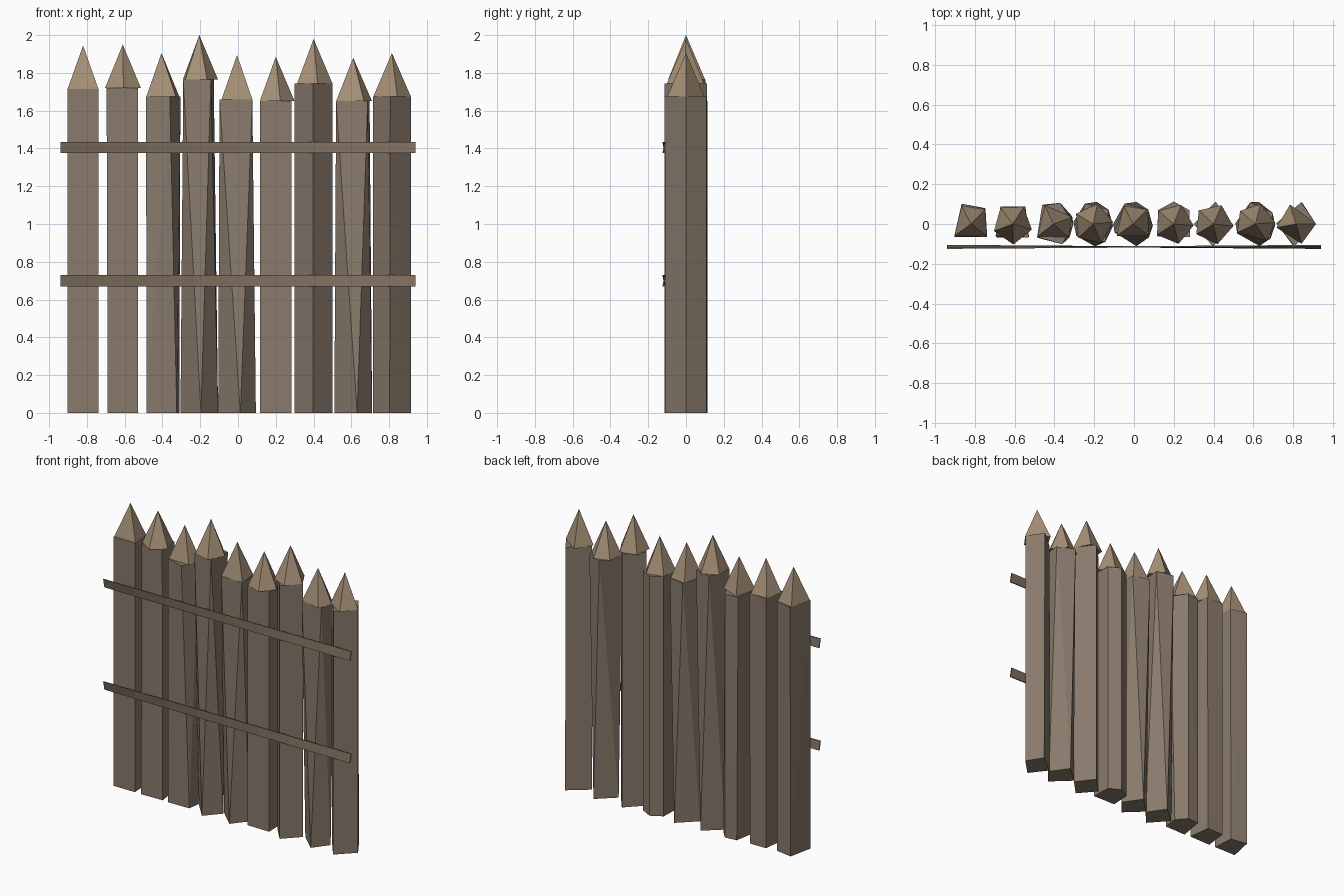
import bpy, bmesh
from math import sin, cos, radians

if "Cube" in bpy.data.objects:
    bpy.data.objects.remove(bpy.data.objects["Cube"])


def material(name, rgb):
    m = bpy.data.materials.new(name)
    m.diffuse_color = (*rgb, 1)
    m.use_nodes = True
    m.node_tree.nodes["Principled BSDF"].inputs["Base Color"].default_value = m.diffuse_color
    return m


SHAFT = material("weathered_wood", (0.25, 0.195, 0.15))
TIP = material("cut_wood", (0.38, 0.28, 0.185))
RAIL = material("rail_wood", (0.21, 0.155, 0.11))


def finish(bm, name, mat):
    bmesh.ops.recalc_face_normals(bm, faces=bm.faces)
    me = bpy.data.meshes.new(name)
    bm.to_mesh(me)
    bm.free()
    me.materials.append(mat)
    ob = bpy.data.objects.new(name, me)
    bpy.context.collection.objects.link(ob)
    return ob


def hull(name, points, mat):
    # flat-faced solid around rough-hewn outlines
    bm = bmesh.new()
    for p in points:
        bm.verts.new(p)
    bmesh.ops.convex_hull(bm, input=bm.verts)
    bmesh.ops.dissolve_limit(bm, angle_limit=radians(1), verts=bm.verts, edges=bm.edges)
    return finish(bm, name, mat)


def ring(x, z, angles, depth):
    return [(x + 0.1 * cos(radians(a)), depth * sin(radians(a)), z) for a in angles]


def pentagon(phase):
    return [phase + 72 * i for i in range(5)]


# stakes: x, shaft height, peak height, corner angles at foot, shoulder and tip
FLAT = (-145, -36, 45, 118)
HOUSE = (-147, -35, 38, 90, 142)
EDGE = (-92, -3, 84, 180)
STAKES = [
    (-0.82, 1.715, 1.945, FLAT, (-147, -35, 43, 116), FLAT),
    (-0.61, 1.72, 1.95, (-143, -35, 52, 128), (-149, -37, 50, 128), pentagon(-88)),
    (-0.405, 1.675, 1.905, (-142, -36, 20, 70, 120), (-145, -64, 0, 70, 125), (-143, -40, 20, 115)),
    (-0.205, 1.765, 2.0, (-85, -5, 80, 175), (-148, -52, 40, 115), pentagon(-66)),
    (-0.005, 1.66, 1.895, (-80, -5, 80, 180), (-158, -36, 40, 115), FLAT),
    (0.2, 1.65, 1.885, HOUSE, HOUSE, pentagon(-76)),
    (0.4, 1.745, 1.98, EDGE, EDGE, pentagon(-78)),
    (0.61, 1.65, 1.88, (-78, -3, 80, 178), (-155, -40, 30, 105), (-155, -55, 5, 75, 140)),
    (0.815, 1.675, 1.905, (-97, 0, 72, 178), (-95, 0, 75, 178), (-74, 0, 108, 190)),
]
for i, (x, h, peak, foot, shoulder, tip) in enumerate(STAKES, 1):
    hull(f"stake_{i}", ring(x, 0, foot, 0.113) + ring(x, h, shoulder, 0.113), SHAFT)
    hull(f"stake_tip_{i}", ring(x, h, tip, 0.103) + [(x, 0, peak)], TIP)

# two thin rails, slightly twisted end to end
for name, z in (("lower_rail", 0.70), ("upper_rail", 1.405)):
    bm = bmesh.new()
    bmesh.ops.create_cube(bm, size=1)
    long_edges = [e for e in bm.edges if abs(e.verts[0].co.x - e.verts[1].co.x) > 0.5]
    bmesh.ops.subdivide_edges(bm, edges=long_edges, cuts=7)
    for v in bm.verts:
        u, w, t = v.co
        v.co = (u * 1.88, -0.115 + w * 0.007 + u * t * 0.026, z + t * 0.06)
    finish(bm, name, RAIL)
